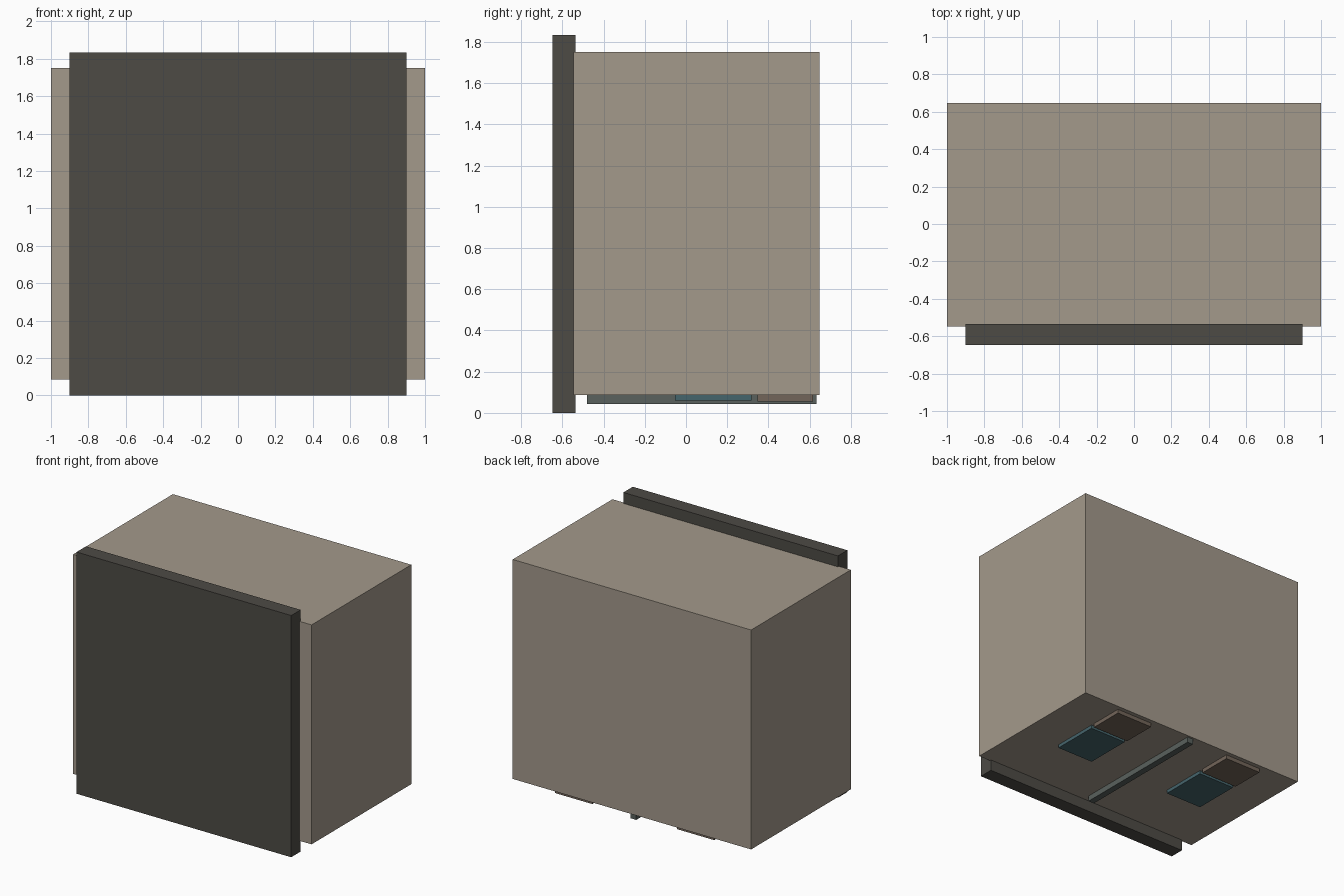
import bpy

if "Cube" in bpy.data.objects:
    bpy.data.objects.remove(bpy.data.objects["Cube"])


def material(name, rgb):
    m = bpy.data.materials.new(name)
    m.diffuse_color = (*rgb, 1)
    m.use_nodes = True
    m.node_tree.nodes["Principled BSDF"].inputs["Base Color"].default_value = m.diffuse_color
    return m


def box(name, lo, hi, mat):
    """Box between two opposite corners."""
    bpy.ops.mesh.primitive_cube_add(size=1, location=[(a + b) / 2 for a, b in zip(lo, hi)])
    ob = bpy.context.object
    ob.name = name
    ob.scale = [b - a for a, b in zip(lo, hi)]
    bpy.ops.object.transform_apply(location=False, rotation=False, scale=True)
    ob.data.materials.append(mat)
    return ob


stone = material("warm_grey", (0.37, 0.32, 0.26))
dark = material("charcoal", (0.075, 0.07, 0.06))
rail = material("slate", (0.10, 0.12, 0.11))
teal = material("teal", (0.06, 0.13, 0.15))
brown = material("brown", (0.17, 0.13, 0.10))

# main block and the taller panel set into its front
box("body", (-1, -0.547, 0.086), (1, 0.648, 1.75), stone)
box("front_panel", (-0.9, -0.648, 0), (0.9, -0.535, 1.833), dark)

# centre rail under the body
box("centre_rail", (-0.025, -0.481, 0.043), (0.025, 0.632, 0.09), rail)

# paired pads under the body, mirrored left and right
for side, s in (("left", -1), ("right", 1)):
    xs = sorted((s * 0.355, s * 0.667))
    box(side + "_front_pad", (xs[0], -0.053, 0.060), (xs[1], 0.317, 0.09), teal)
    box(side + "_back_pad", (xs[0], 0.346, 0.055), (xs[1], 0.615, 0.09), brown)
